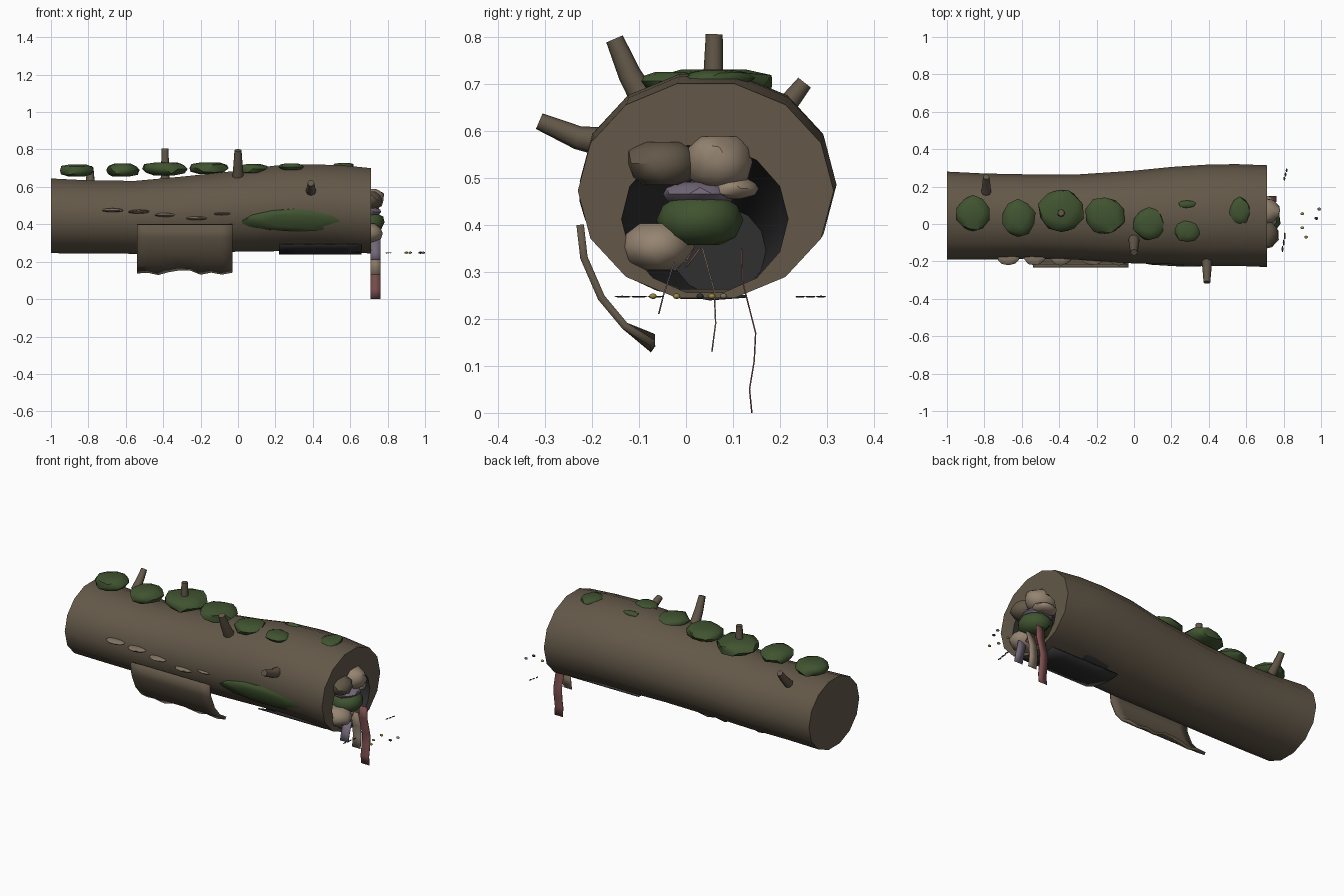
import bpy, bmesh, random
from math import sin, cos, pi, radians
from mathutils import Matrix, Vector

random.seed(4)
cube = bpy.data.objects.get("Cube")
if cube:
    bpy.data.objects.remove(cube)


def material(name, r, g, b):
    m = bpy.data.materials.new(name)
    m.use_nodes = True
    m.diffuse_color = (r, g, b, 1)
    bsdf = m.node_tree.nodes["Principled BSDF"]
    bsdf.inputs["Base Color"].default_value = (r, g, b, 1)
    bsdf.inputs["Roughness"].default_value = 0.9
    return m


BARK = material("bark brown", .125, .098, .066)
MOSS = material("moss green", .052, .088, .03)
DARK = material("hollow grey", .03, .03, .031)
CREAM = material("cream cloth", .30, .23, .165)
TAN = material("fungus tan", .22, .17, .12)
PURPLE = material("lilac cloth", .17, .14, .19)
RED = material("faded red cloth", .21, .08, .08)
YELLOW = material("dull yellow", .32, .25, .05)


def finish(bm, name, mats, angle=35):
    me = bpy.data.meshes.new(name)
    bm.to_mesh(me)
    bm.free()
    for m in mats:
        me.materials.append(m)
    me.shade_smooth()
    me.set_sharp_from_angle(angle=radians(angle))
    ob = bpy.data.objects.new(name, me)
    bpy.context.collection.objects.link(ob)
    return ob


def lump(name, loc, size, mat, rough=.1, tilt=0, flat=0):
    """Irregular rounded clump; flat squares off its top and bottom."""
    bm = bmesh.new()
    bmesh.ops.create_icosphere(bm, subdivisions=2, radius=1)
    for v in bm.verts:
        v.co *= 1 + random.uniform(-rough, rough)
        if flat:
            v.co.z = max(-flat, min(flat, v.co.z)) / flat
    m = Matrix.Translation(loc) @ Matrix.Rotation(radians(tilt), 4, 'X') @ Matrix.Diagonal((*size, 1))
    bm.transform(m)
    return finish(bm, name, [mat], 40)


def sheet(name, x0, x1, cols, path, mat, thick, ragged=0):
    """Sheet following a path of (y, z) points, spanning x0 to x1."""
    bm = bmesh.new()
    rows = []
    for i, (y, z) in enumerate(path):
        jag = ragged if i == len(path) - 1 else 0
        rows.append([bm.verts.new((x0 + (x1 - x0) * c / cols, y, z + random.uniform(0, jag)))
                     for c in range(cols + 1)])
    for a, b in zip(rows, rows[1:]):
        for c in range(cols):
            bm.faces.new((a[c], b[c], b[c + 1], a[c + 1]))
    ob = finish(bm, name, [mat])
    if thick:
        mod = ob.modifiers.new("Thickness", 'SOLIDIFY')
        mod.thickness = thick
        mod.offset = 0
    return ob


def branch(name, points, r0, r1):
    cu = bpy.data.curves.new(name, 'CURVE')
    cu.dimensions = '3D'
    cu.bevel_depth = 1
    cu.bevel_resolution = 2
    cu.use_fill_caps = True
    sp = cu.splines.new('POLY')
    sp.points.add(len(points) - 1)
    for i, p in enumerate(points):
        sp.points[i].co = (*p, 1)
        sp.points[i].radius = r0 + (r1 - r0) * i / (len(points) - 1)
    cu.materials.append(BARK)
    bpy.context.collection.objects.link(bpy.data.objects.new(name, cu))


# Hollow log: outer stations, then the open rim, then the cavity (x, cy, cz, ry, rz)
SIDES = 14
stations = [
    (-1, .045, .445, .235, .205), (-.8, .04, .44, .23, .2), (-.55, .04, .437, .225, .2),
    (-.3, .037, .45, .228, .21), (0, .037, .47, .248, .222), (.2, .045, .485, .26, .235),
    (.4, .046, .492, .272, .234), (.55, .048, .485, .272, .237), (.71, .042, .472, .272, .234),
    (.71, .04, .412, .177, .16), (.45, .045, .39, .16, .145), (.22, .07, .345, .1, .095),
]
bm = bmesh.new()
rings = [[bm.verts.new((x, cy + ry * cos(2 * pi * k / SIDES), cz + rz * sin(2 * pi * k / SIDES)))
          for k in range(SIDES)] for x, cy, cz, ry, rz in stations]
for i, (a, b) in enumerate(zip(rings, rings[1:])):
    for k in range(SIDES):
        n = (k + 1) % SIDES
        f = bm.faces.new((a[k], a[n], b[n], b[k]))
        f.material_index = 1 if i >= 9 else 0
bm.faces.new(rings[0])
bm.faces.new(rings[-1]).material_index = 1
bmesh.ops.recalc_face_normals(bm, faces=bm.faces)
finish(bm, "hollow_log", [BARK, DARK])

# Dark rotten patch along the lower front
sheet("rotten_patch", .22, .66, 4, [(-.125, .292), (-.06, .262), (.05, .242), (.13, .248)], DARK, .006)

# Broken branch stubs
branch("stub_front", [(.39, -.17, .575), (.39, -.23, .585), (.39, -.312, .62)], .032, .018)
branch("stub_middle", [(0, -.08, .65), (0, -.12, .72), (0, -.152, .795)], .03, .019)
branch("stub_top", [(-.39, .065, .62), (-.39, .058, .72), (-.39, .06, .805)], .024, .018)
branch("stub_back", [(-.79, .17, .61), (-.79, .215, .655), (-.79, .252, .702)], .026, .017)

# Moss cushions along the top
cushions = [
    (-.86, .055, .688, .092, .1, .032), (-.62, .03, .69, .092, .098, .034),
    (-.39, .07, .696, .122, .122, .034), (-.155, .045, .7, .103, .105, .03),
    (.08, 0, .695, .083, .09, .026), (.285, -.035, .705, .068, .062, .02),
    (.285, .105, .71, .05, .02, .014), (.565, .07, .712, .058, .072, .016),
]
for i, (x, y, z, sx, sy, sz) in enumerate(cushions):
    lump(f"moss_cushion_{i + 1}", (x, y, z), (sx, sy, sz), MOSS, .08, 0, .75)
lump("moss_front_patch", (.3, -.197, .42), (.28, .02, .065), MOSS, .08, 20)

# Shelf fungi on the front
for i, (x, z) in enumerate([(-.67, .475), (-.53, .467), (-.39, .45), (-.22, .432), (-.08, .457)]):
    lump(f"shelf_fungus_{i + 1}", (x, -.18, z), (.058, .04, .011), TAN, .06)

# Peeling bark flap
flap = [(-.225, .4), (-.217, .33), (-.18, .245), (-.13, .185), (-.07, .135)]
sheet("peeling_bark", -.54, -.03, 9, flap, BARK, .016, .03)

# Bundles stuffed into the opening
lump("bundle_brown", (.69, -.05, .53), (.085, .08, .046), BARK, .06, 0, .8)
lump("bundle_cream_top", (.69, .07, .533), (.095, .075, .055), CREAM, .06, 0, .8)
lump("bundle_lilac", (.68, .03, .465), (.085, .08, .03), PURPLE, .06)
lump("bundle_cream_side", (.69, .1, .477), (.07, .055, .025), CREAM, .06)
lump("bundle_green", (.69, .03, .41), (.095, .09, .053), MOSS, .06, 0, .8)
lump("bundle_cream_low", (.68, -.06, .353), (.095, .075, .05), CREAM, .06, 0, .85)

# Hanging cloth strips
strips = [
    ("strip_red", RED, [(.118, .35), (.12, .28), (.148, .17), (.145, .11), (.135, .05), (.14, 0)]),
    ("strip_cream", CREAM, [(.035, .35), (.06, .26), (.063, .19), (.055, .13)]),
    ("strip_lilac", PURPLE, [(-.025, .32), (-.048, .25), (-.058, .21)]),
]
for name, mat, path in strips:
    sheet(name, .708, .762, 1, path, mat, .003)
sheet("red_scrap", .66, .735, 1, [(.0, .31), (.03, .35)], RED, .004)

# Small scraps and bits scattered in front of the opening
for i, (x, y, s) in enumerate([(.81, .265, .022), (.8, -.1, .035)]):
    for k in (-1, 0, 1):
        lump(f"scrap_{i + 1}_{k + 2}", (x + .006 * k, y + s * k, .247), (.005, s * .5, .002), DARK, .1)
bits = [(.9, .055, YELLOW), (.9, -.02, YELLOW), (.92, -.07, YELLOW), (.975, .03, DARK), (.99, .08, TAN)]
for i, (x, y, mat) in enumerate(bits):
    lump(f"bit_{i + 1}", (x, y, .248), (.01, .008, .006), mat, 0)
